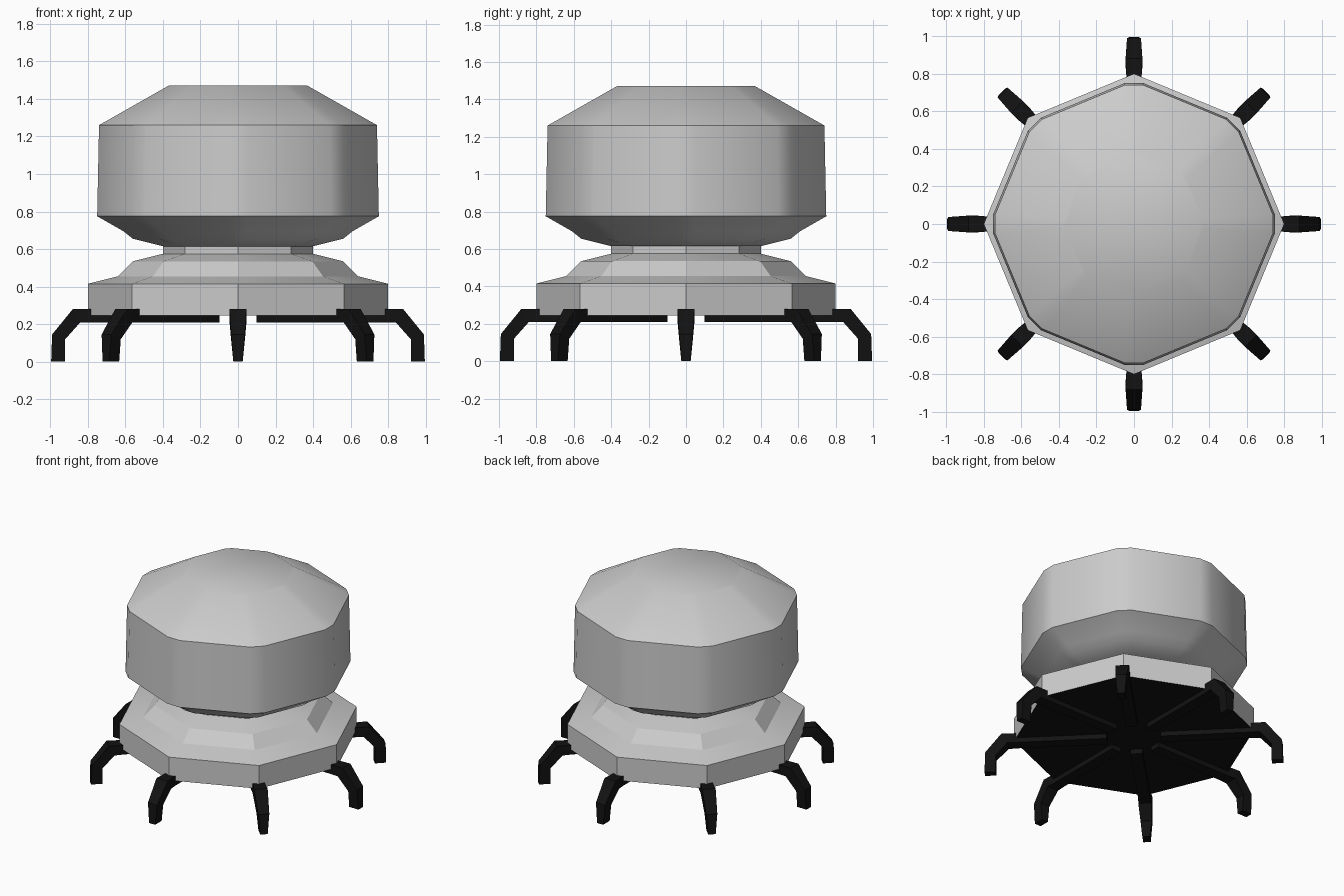
import bpy, bmesh, math
from mathutils import Matrix, Vector

if "Cube" in bpy.data.objects:
    bpy.data.objects.remove(bpy.data.objects["Cube"])

black = bpy.data.materials.new("black")
black.diffuse_color = (0.006, 0.006, 0.006, 1)
black.use_nodes = True
black.node_tree.nodes["Principled BSDF"].inputs["Base Color"].default_value = black.diffuse_color


def make_object(name, bm, angle=None):
    bmesh.ops.recalc_face_normals(bm, faces=bm.faces)
    mesh = bpy.data.meshes.new(name)
    bm.to_mesh(mesh)
    bm.free()
    ob = bpy.data.objects.new(name, mesh)
    bpy.context.collection.objects.link(ob)
    if angle:
        bpy.ops.object.select_all(action='DESELECT')
        ob.select_set(True)
        bpy.context.view_layer.objects.active = ob
        bpy.ops.object.shade_smooth_by_angle(angle=math.radians(angle))
    return ob


def octagon_ring(r, z, chamfer):
    """Octagon with corners on the axes, each corner optionally cut flat."""
    pts = []
    for i in range(8):
        rot = Matrix.Rotation(i * math.pi / 4, 3, 'Z')
        for s in ((-1, 1) if chamfer else (0,)):
            pts.append(rot @ Vector((r, s * chamfer * r, z)))
    return pts


def stack(name, profile, chamfer=0.0):
    bm = bmesh.new()
    rings = [[bm.verts.new(p) for p in octagon_ring(r, z, chamfer)] for r, z in profile]
    n = len(rings[0])
    for a, b in zip(rings, rings[1:]):
        for i in range(n):
            j = (i + 1) % n
            bm.faces.new((a[i], a[j], b[j], b[i]))
    bm.faces.new(rings[0])
    bm.faces.new(rings[-1])
    return make_object(name, bm, 32)


# Stepped octagonal base with short neck, black underside
base = stack("base", [(0.80, 0.245), (0.80, 0.415), (0.64, 0.455),
                      (0.56, 0.535), (0.40, 0.575), (0.40, 0.62)])
base.data.materials.append(None)
base.data.materials.append(black)
for p in base.data.polygons:
    if p.normal.z < -0.9:
        p.material_index = 1

# Domed head with narrow chamfers on its upright corners
stack("head", [(0.40, 0.615), (0.56, 0.655), (0.61, 0.695),
               (0.75, 0.775), (0.74, 1.26), (0.37, 1.47)], 0.067)

# Eight bent legs: cross-sections as (top/outer r, z), (bottom/inner r, z), half width
sections = [((0.18, 0.28), (0.18, 0.21), 0.04),
            ((0.78, 0.28), (0.78, 0.21), 0.04),
            ((0.88, 0.28), (0.84, 0.21), 0.045),
            ((0.99, 0.145), (0.92, 0.12), 0.037),
            ((0.995, 0.0), (0.92, 0.0), 0.025)]
for k in range(8):
    bm = bmesh.new()
    loops = []
    for (ro, zo), (ri, zi), w in sections:
        loops.append([bm.verts.new(c) for c in
                      ((ro, -w, zo), (ro, w, zo), (ri, w, zi), (ri, -w, zi))])
    for a, b in zip(loops, loops[1:]):
        for i in range(4):
            j = (i + 1) % 4
            bm.faces.new((a[i], a[j], b[j], b[i]))
    bm.faces.new(loops[0])
    bm.faces.new(loops[-1])
    bm.transform(Matrix.Rotation(k * math.pi / 4, 4, 'Z'))
    make_object(f"leg_{k + 1}", bm).data.materials.append(black)
